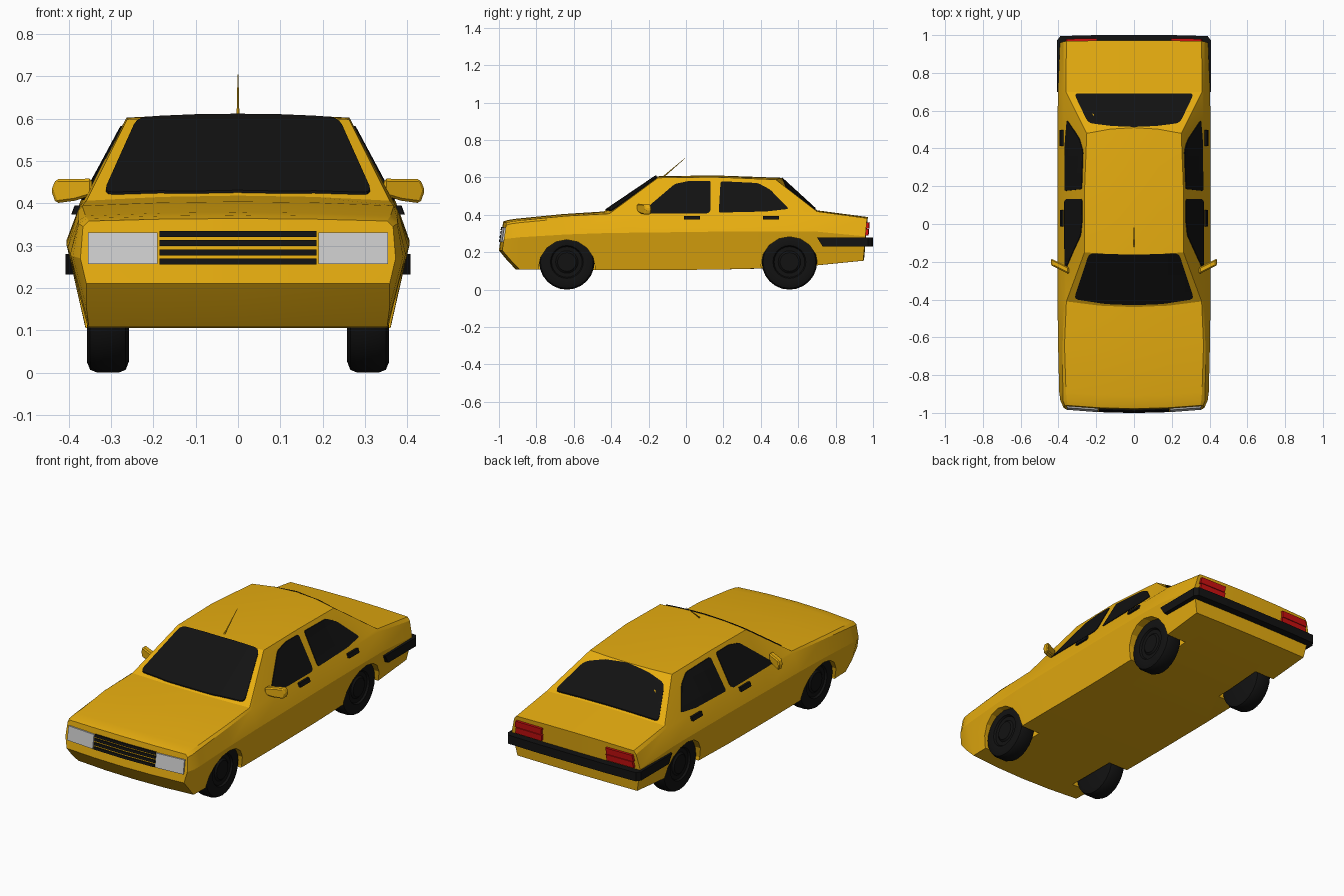
import bpy, bmesh
from math import pi, sin, cos
from mathutils import Vector, Matrix
from mathutils.bvhtree import BVHTree

if "Cube" in bpy.data.objects:
    bpy.data.objects.remove(bpy.data.objects["Cube"])


def material(name, rgb):
    m = bpy.data.materials.new(name)
    m.diffuse_color = (*rgb, 1)
    m.use_nodes = True
    m.node_tree.nodes["Principled BSDF"].inputs["Base Color"].default_value = m.diffuse_color
    return m


YELLOW = material("yellow paint", (0.8, 0.42, 0.005))
BLACK = material("black", (0.006, 0.006, 0.006))
RED = material("red lens", (0.6, 0.005, 0.005))


def finish(name, bm, mat=None, angle=None):
    bmesh.ops.recalc_face_normals(bm, faces=bm.faces[:])
    me = bpy.data.meshes.new(name)
    bm.to_mesh(me)
    bm.free()
    ob = bpy.data.objects.new(name, me)
    bpy.context.collection.objects.link(ob)
    if mat:
        me.materials.append(mat)
    if angle:
        bpy.ops.object.select_all(action='DESELECT')
        ob.select_set(True)
        bpy.context.view_layer.objects.active = ob
        bpy.ops.object.shade_smooth_by_angle(angle=angle)
    return ob


# Body stations: y, sill x z, crease x z, shoulder x z, top edge x z, crown, bow, lean
STATIONS = [
    (-.960, .358, .210, .372, .270, .366, .345, .352, .358, .006, -.018, .15),
    (-.935, .358, .155, .390, .275, .376, .352, .356, .364, .008, -.020, 0),
    (-.890, .352, .108, .396, .280, .377, .358, .360, .370, .009, -.020, 0),
    (-.640, .358, .106, .402, .295, .378, .382, .368, .394, .010, -.020, 0),
    (-.410, .360, .105, .405, .303, .370, .398, .358, .406, .012, -.030, 0),
    (-.150, .360, .105, .405, .306, .370, .400, .262, .598, .008, -.012, 0),
    (.150, .360, .107, .405, .310, .370, .402, .263, .602, .009, 0, 0),
    (.480, .360, .115, .405, .312, .370, .405, .250, .588, .010, .030, 0),
    (.700, .362, .130, .403, .310, .372, .405, .360, .418, .006, 0, 0),
    (.966, .365, .155, .392, .285, .372, .365, .358, .382, .006, .004, .09)]


def section(y, xb, zb, xc, zc, xs, zs, xt, zt, crown, bow, lean):
    half = []
    for f in (0, .5, 1):
        half.append((f * xb, y + bow * (1 - f * f), zb))
    half += [(xc, y, zc), (xs, y, zs)]
    for f in (1, .5, 0):
        half.append((f * xt, y + bow * (1 - f * f), zt + crown * (1 - f * f)))
    ring = half + [(-x, yy, z) for x, yy, z in half[6:0:-1]]
    return [(x, yy + lean * (z - .36), z) for x, yy, z in ring]


bm = bmesh.new()
rings = [[bm.verts.new(p) for p in section(*s)] for s in STATIONS]
n = len(rings[0])
for a, b in zip(rings, rings[1:]):
    for i in range(n):
        j = (i + 1) % n
        bm.faces.new((a[i], a[j], b[j], b[i]))
for r in (rings[0], rings[-1]):
    for i in range(3):
        bm.faces.new((r[i], r[i + 1], r[6 - i], r[7 - i]))
        k = (n - i) % n
        bm.faces.new((r[k], r[n - i - 1], r[8 + i], r[7 + i]))
bmesh.ops.recalc_face_normals(bm, faces=bm.faces[:])
SURFACE = BVHTree.FromBMesh(bm)
body = finish("body", bm, YELLOW)

# Wheel arches cut from the body
WHEELS = ((-.637, .115), (.553, .131))
bm = bmesh.new()
for y, z in WHEELS:
    for s in (1, -1):
        bmesh.ops.create_cone(bm, cap_ends=True, segments=16, radius1=.152, radius2=.152, depth=.26,
                              matrix=Matrix.Translation((s * .37, y, z)) @ Matrix.Rotation(pi / 2, 4, 'Y'))
cutter = finish("arch_cutter", bm)
cutter.hide_render = True
mod = body.modifiers.new("arches", 'BOOLEAN')
mod.operation, mod.solver, mod.object = 'DIFFERENCE', 'EXACT', cutter
bpy.context.view_layer.objects.active = body
body.select_set(True)
bpy.ops.object.modifier_apply(modifier="arches")
bpy.data.objects.remove(cutter)
bpy.ops.object.shade_smooth_by_angle(angle=.35)


def rounded(pts, r):
    out = []
    for i, p in enumerate(pts):
        p, a, b = Vector(p), Vector(pts[i - 1]), Vector(pts[(i + 1) % len(pts)])
        a, b = p + (a - p).normalized() * r, p + (b - p).normalized() * r
        for t in (0, .33, .67, 1):
            out.append(a * (1 - t) ** 2 + p * 2 * t * (1 - t) + b * t * t)
    return out


def panel(name, pts, axis, side, raise_by, mat, r=0):
    """Flat outline projected along an axis on to the body, then thickened."""
    bm = bmesh.new()
    outline = rounded(pts, r) if r else pts
    bm.faces.new([bm.verts.new((p[0], p[1], 0)) for p in outline])
    for no in ((1, 0, 0), (0, 1, 0)):
        for k in range(-10, 11):
            bmesh.ops.bisect_plane(bm, geom=bm.verts[:] + bm.edges[:] + bm.faces[:],
                                   plane_co=Vector(no) * k * .09, plane_no=no)
    out = Vector([side if c == axis else 0 for c in 'xyz'])
    for v in bm.verts:
        u, w = v.co.x, v.co.y
        start = {'x': (0, u, w), 'y': (u, 0, w), 'z': (u, w, 0)}[axis]
        start = Vector(start) + out * 2
        hit = SURFACE.ray_cast(start, -out)[0] or SURFACE.find_nearest(start)[0]
        v.co = hit - out * .004
    ext = bmesh.ops.extrude_face_region(bm, geom=bm.faces[:], use_keep_orig=True)
    for g in ext["geom"]:
        if isinstance(g, bmesh.types.BMVert):
            g.co += out * (raise_by + .004)
    return finish(name, bm, mat)


# Glass
panel("windscreen", [(-.318, -.398), (-.15, -.424), (0, -.430), (.15, -.424), (.318, -.398),
                     (.238, -.155), (0, -.163), (-.238, -.155)], 'z', 1, .006, BLACK, .025)
panel("rear_window", [(-.318, .692), (.318, .692), (.243, .535), (.12, .519), (0, .514),
                      (-.12, .519), (-.243, .535)], 'z', 1, .006, BLACK, .025)
for s, side in ((1, "left"), (-1, "right")):
    panel("front_window_" + side, [(-.245, .408), (.12, .408), (.132, .425), (.132, .582), (.02, .582),
                                   (-.06, .565)], 'x', s, .004, BLACK, .012)
    panel("back_window_" + side, [(.175, .412), (.43, .418), (.55, .432), (.45, .535), (.385, .570),
                                  (.185, .580)], 'x', s, .004, BLACK, .012)
    # Door handles
    for y in (-.012, .412):
        panel("door_handle_" + side, [(y, .374), (y + .086, .374), (y + .086, .395), (y, .395)],
              'x', s, .012, BLACK)
    # Lamps
    panel("headlamp_" + side, [(s * .19, .256), (s * .354, .256), (s * .354, .331), (s * .19, .331)],
          'y', -1, .008, None)
    for z in (.289, .326):
        panel("tail_lamp_" + side, [(s * .2, z), (s * .362, z), (s * .355, z + .034), (s * .195, z + .034)],
              'y', 1, .014, RED)

# Grille bars
for z in (.255, .277, .299, .320):
    panel("grille_bar", [(-.185, z), (.185, z), (.185, z + .014), (-.185, z + .014)], 'y', -1, .007, BLACK)


def prism(name, base, shift, mat):
    bm = bmesh.new()
    f = bm.faces.new([bm.verts.new(p) for p in base])
    ext = bmesh.ops.extrude_face_region(bm, geom=[f], use_keep_orig=True)
    for g in ext["geom"]:
        if isinstance(g, bmesh.types.BMVert):
            g.co += Vector(shift(g.co))
    return finish(name, bm, mat)


# Wrap-around rear bumper with slanted side ends
edge = [(.407, .73), (.407, .972), (.390, .995), (.2, 1.0)]
base = [(x, y, .232) for x, y in edge] + [(-x, y, .232) for x, y in reversed(edge)]
prism("rear_bumper", base, lambda c: (0, -.03 if c.y < .8 else 0, .048), BLACK)

# Door mirrors
for s, side in ((1, "left"), (-1, "right")):
    shape = [(.345, .418), (.385, .406), (.430, .400), (.441, .430), (.430, .457), (.345, .458)]
    ob = prism("door_mirror_" + side, [(s * x, -.265 + (x - .345) * .5, z) for x, z in shape],
               lambda c: (0, .035, 0), YELLOW)
    bev = ob.modifiers.new("bevel", 'BEVEL')
    bev.width, bev.segments = .006, 1

# Wheels: lathed tyre and dished hub, given as (offset outward, radius)
PROFILE = [(-.05, 0), (-.05, .12), (-.042, .141), (-.025, .148), (.025, .148), (.042, .141), (.05, .122),
           (.046, .088), (.036, .082), (.036, .06), (.044, .05), (.044, 0)]
for (y, _), end in zip(WHEELS, ("front", "rear")):
    for s, side in ((1, "left"), (-1, "right")):
        bm = bmesh.new()
        vs = [bm.verts.new((s * (.307 + o), y, .148 + r)) for o, r in PROFILE]
        es = [bm.edges.new(p) for p in zip(vs, vs[1:])]
        bmesh.ops.spin(bm, geom=vs + es, cent=(0, y, .148), axis=(1, 0, 0), angle=2 * pi, steps=24)
        bmesh.ops.remove_doubles(bm, verts=bm.verts[:], dist=1e-4)
        finish(f"{end}_wheel_{side}", bm, BLACK, .6)

# Aerial
a, b = Vector((0, -.125, .600)), Vector((0, -.005, .703))
bm = bmesh.new()
bmesh.ops.create_cone(bm, cap_ends=True, segments=6, radius1=.004, radius2=.0012, depth=(b - a).length,
                      matrix=Matrix.Translation((a + b) / 2) @ (b - a).to_track_quat('Z', 'Y').to_matrix().to_4x4())
finish("aerial", bm, YELLOW)
